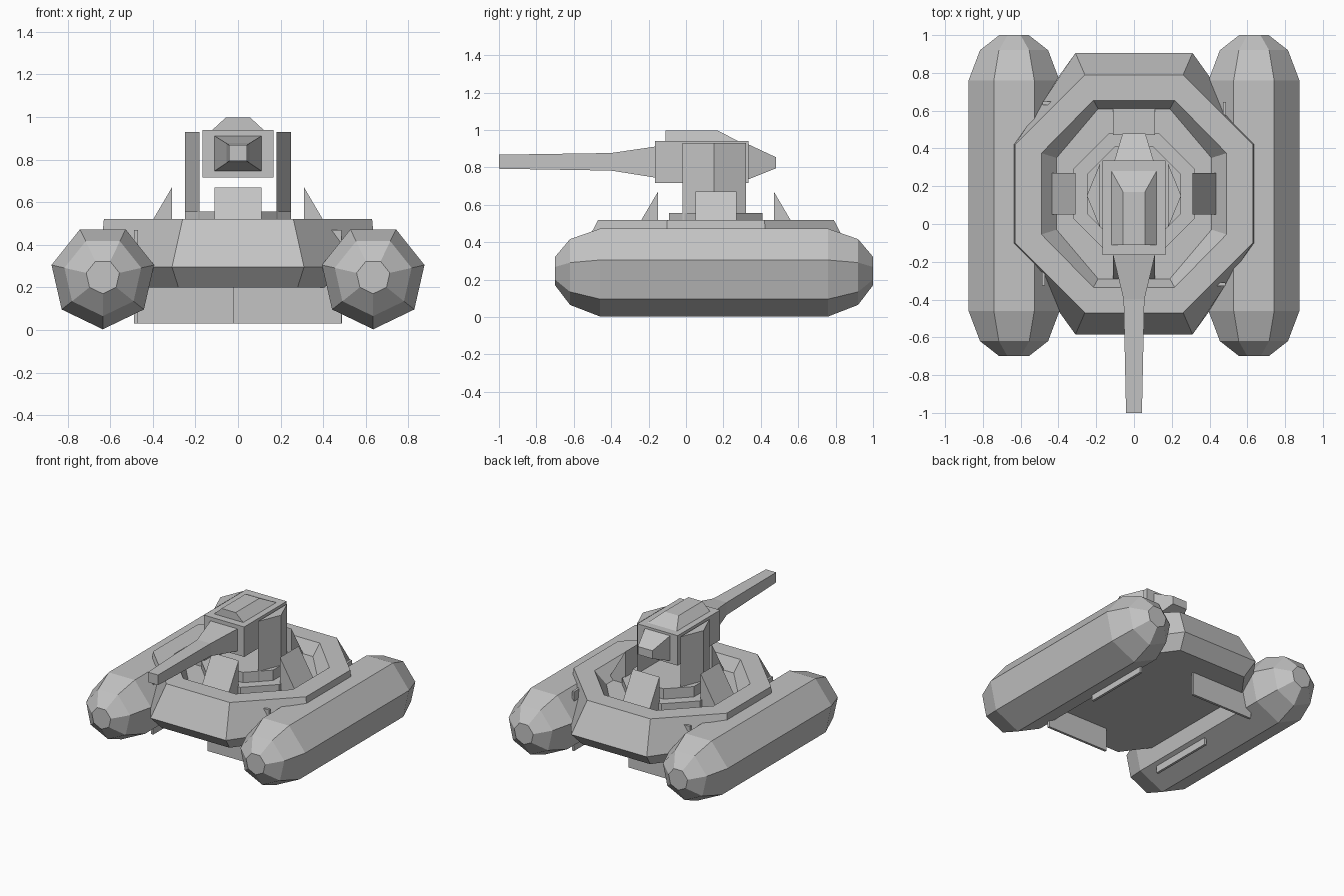
import bpy, bmesh, math

cube = bpy.data.objects.get("Cube")
if cube:
    bpy.data.objects.remove(cube, do_unlink=True)

grey = bpy.data.materials.new("plain grey")
grey.use_nodes = True
tone = (0.55, 0.55, 0.55, 1)
grey.diffuse_color = tone
grey.node_tree.nodes["Principled BSDF"].inputs["Base Color"].default_value = tone

CY = 0.16  # hull centre along y


def loft(name, rings):
    """Skin a list of equal-length point rings and cap both ends."""
    bm = bmesh.new()
    loops = [[bm.verts.new(p) for p in ring] for ring in rings]
    n = len(loops[0])
    for a, b in zip(loops, loops[1:]):
        for i in range(n):
            j = (i + 1) % n
            bm.faces.new((a[i], a[j], b[j], b[i]))
    bm.faces.new(loops[0][::-1])
    bm.faces.new(loops[-1])
    bmesh.ops.recalc_face_normals(bm, faces=bm.faces)
    mesh = bpy.data.meshes.new(name)
    bm.to_mesh(mesh)
    bm.free()
    mesh.materials.append(grey)
    ob = bpy.data.objects.new(name, mesh)
    bpy.context.collection.objects.link(ob)
    return ob


def octagon(hx, hy, fx, fy, z):
    """Octagon with half sizes hx, hy and half flats fx, fy."""
    pts = [(hx, -fy), (hx, fy), (fx, hy), (-fx, hy),
           (-hx, fy), (-hx, -fy), (-fx, -hy), (fx, -hy)]
    return [(x, y + CY, z) for x, y in pts]


def rect_y(hx, z0, z1, y):
    return [(-hx, y, z0), (hx, y, z0), (hx, y, z1), (-hx, y, z1)]


def rect_z(hx, y0, y1, z):
    return [(-hx, y0, z), (hx, y0, z), (hx, y1, z), (-hx, y1, z)]


def heptagon(cx, r, y):
    return [(cx + r * math.sin(k * math.tau / 7), y,
             0.25 - r * math.cos(k * math.tau / 7)) for k in range(7)]


# Seven-sided pontoons with tapered ends
for side, cx in (("left", 0.635), ("right", -0.635)):
    profile = [(-0.70, 0.08), (-0.62, 0.185), (-0.46, 0.247),
               (0.76, 0.247), (0.92, 0.185), (1.0, 0.08)]
    loft(side + "_pontoon", [heptagon(cx, r, y) for y, r in profile])

# Hull with raised rim and sunken deck
loft("hull", [
    octagon(0.58, 0.66, 0.28, 0.25, 0.20),
    octagon(0.65, 0.745, 0.31, 0.27, 0.295),
    octagon(0.63, 0.63, 0.26, 0.26, 0.52),
    octagon(0.49, 0.495, 0.215, 0.215, 0.52),
    octagon(0.41, 0.45, 0.19, 0.19, 0.43)])

# Stepped octagonal turret base
for name, r, z0, z1 in (("turret_ring", 0.32, 0.42, 0.48),
                        ("turret_base", 0.25, 0.47, 0.557)):
    f = r * 0.414
    loft(name, [octagon(r, r, f, f, z0), octagon(r, r, f, f, z1)])

# Parts repeated at each quarter turn: leaning shields and hanging skirt plates
for k, side in enumerate(("front", "left", "back", "right")):
    wedge = [(-0.31, 0.67), (-0.31, 0.42), (-0.457, 0.42)]
    shield = loft(side + "_shield", [[(x, y, z) for y, z in wedge]
                                     for x in (-0.11, 0.11)])
    plate = loft(side + "_skirt_plate", [
        [(x, y, z) for x, y in ((-0.02, -0.488), (0.485, -0.488),
                                (0.485, -0.47), (-0.02, -0.47))]
        for z in (0.03, 0.47)])
    for ob in (shield, plate):
        ob.location = (0, CY, 0)
        ob.rotation_euler = (0, 0, k * math.pi / 2)

# Triangular posts beside the turret head
for side, s in (("left", 1), ("right", -1)):
    tri = [(s * 0.18, -0.02), (s * 0.25, 0.15), (s * 0.18, 0.32)]
    loft(side + "_post", [[(x, y, z) for x, y in tri] for z in (0.45, 0.93)])

# Turret head, roof hatch, rear block and barrel
loft("turret_head", [rect_y(0.166, 0.717, 0.94, -0.165),
                     rect_y(0.166, 0.717, 0.94, 0.335)])
loft("roof_hatch", [rect_z(0.125, -0.11, 0.29, 0.935),
                    rect_z(0.058, -0.11, 0.17, 0.997)])
loft("rear_block", [rect_y(0.105, 0.735, 0.925, 0.33),
                    rect_y(0.06, 0.795, 0.855, 0.48)])
loft("barrel", [rect_y(0.112, 0.745, 0.912, -0.16),
                rect_y(0.055, 0.783, 0.877, -0.40),
                rect_y(0.042, 0.793, 0.868, -1.0)])
